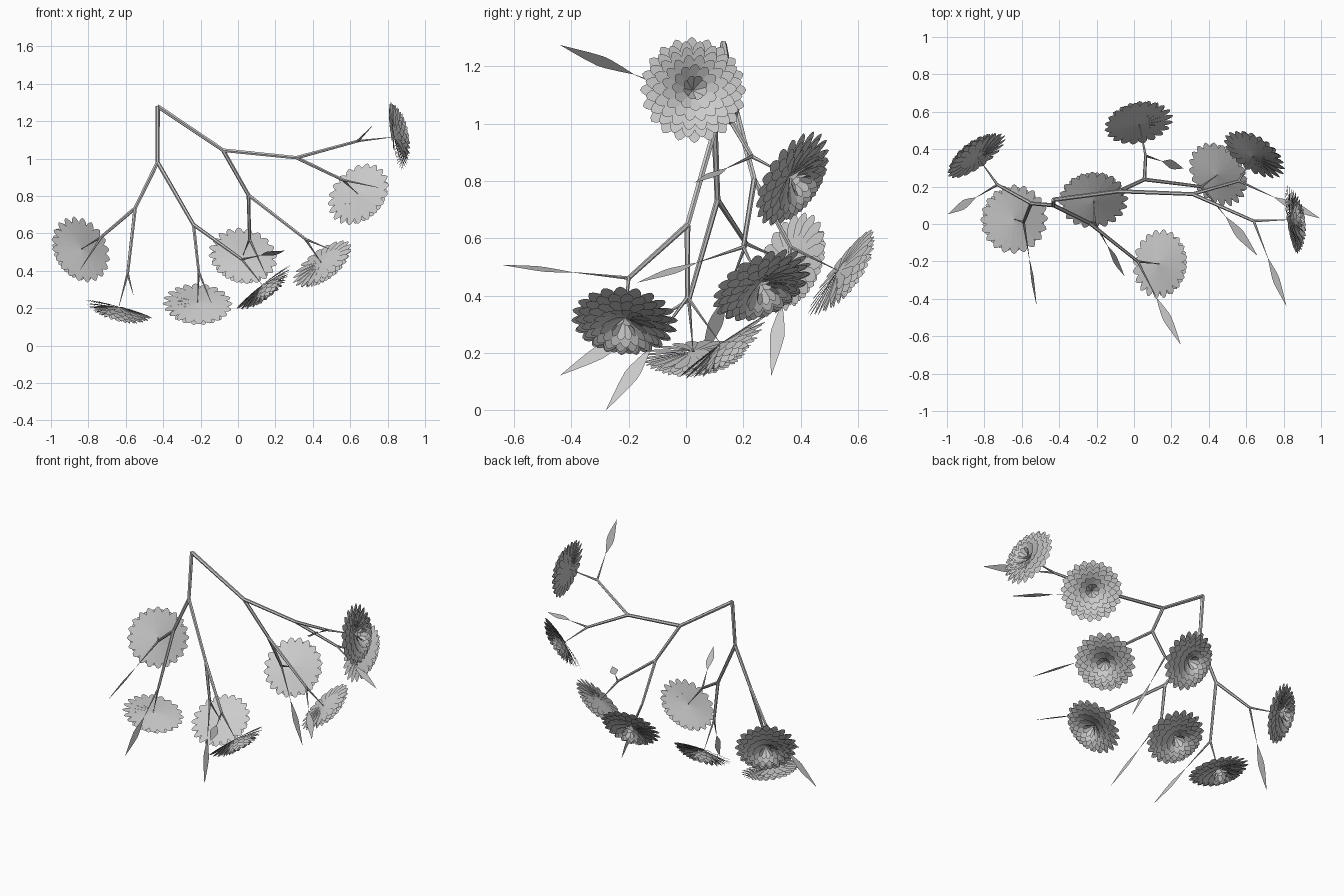
import bpy, math
from mathutils import Vector as V, Matrix

if "Cube" in bpy.data.objects:
    bpy.data.objects.remove(bpy.data.objects["Cube"])


def make_object(name, verts, faces):
    me = bpy.data.meshes.new(name)
    me.from_pydata([tuple(v) for v in verts], [], faces)
    me.update()
    ob = bpy.data.objects.new(name, me)
    bpy.context.collection.objects.link(ob)
    return ob


def rod(name, a, b, r1, r2, sides=6):
    """Tapered faceted stick between two points."""
    a, b = V(a), V(b)
    q = (b - a).to_track_quat('Z', 'Y')
    verts, faces = [], []
    for c, r in ((a, r1), (b, r2)):
        for i in range(sides):
            t = 2 * math.pi * i / sides
            verts.append(c + q @ V((r * math.cos(t), r * math.sin(t), 0)))
    for i in range(sides):
        j = (i + 1) % sides
        faces.append((i, j, sides + j, sides + i))
    faces += [tuple(range(sides))[::-1], tuple(range(sides, 2 * sides))]
    return make_object(name, verts, faces)


def blade(name, a, b, half, normal=None):
    """Flat pointed leaf blade, level with the y axis unless a normal is given."""
    a, b = V(a), V(b)
    d = (b - a).normalized()
    n = V(normal) if normal else d.cross(V((0, 1, 0)))
    w = n.cross(d).normalized()
    shape = [(0, 0), (.2, .55), (.36, .92), (.46, 1), (.62, .78), (.82, .38), (1, 0)]
    side = [a.lerp(b, t) + w * half * k for t, k in shape]
    other = [a.lerp(b, t) - w * half * k for t, k in shape[1:-1]]
    verts = side + other[::-1]
    return make_object(name, verts, [tuple(range(len(verts)))])


def flower_mesh():
    """Rows of petals fanning from one point, steeper toward the middle."""
    rows = [(20, .188, 4), (20, .175, 10), (18, .156, 17),
            (16, .133, 27), (12, .108, 40), (8, .082, 58)]
    shape = [(.03, .06), (.4, .5), (.74, 1), (.87, .85), (.96, .45)]
    verts, faces = [], []
    for r, (count, length, tilt) in enumerate(rows):
        half = math.pi * length * math.cos(math.radians(tilt)) * .8 / count * 1.1
        for k in range(count):
            # Each petal is rolled slightly so neighbours overlap like shingles
            rot = (Matrix.Rotation(2 * math.pi * (k + .5 * (r % 2)) / count, 3, 'Z')
                   @ Matrix.Rotation(-math.radians(tilt), 3, 'Y')
                   @ Matrix.Rotation(math.radians(6), 3, 'X'))
            pts = [V((t * length, -w * half, 0)) for t, w in shape]
            pts.append(V((length, 0, 0)))
            pts += [V((t * length, w * half, 0)) for t, w in reversed(shape)]
            s = len(verts)
            verts += [rot @ p for p in pts]
            faces.append(tuple(range(s, s + len(pts))))
    me = bpy.data.meshes.new("flower")
    me.from_pydata([tuple(v) for v in verts], [], faces)
    me.update()
    return me


# Forks of the branch: name -> (parent, position)
nodes = {
    "root": (None, (-.43, .13, 1.28)),
    "L": ("root", (-.43, .10, .98)),
    "R": ("root", (-.08, .175, 1.045)),
    "La": ("L", (-.55, .11, .735)),
    "Lb": ("L", (-.238, .005, .647)),
    "Ra": ("R", (.313, .16, 1.005)),
    "Rb": ("R", (.056, .238, .805)),
    "Laa": ("La", (-.73, .21, .582)),
    "Lab": ("La", (-.59, .01, .385)),
    "Lba": ("Lb", (-.21, .005, .395)),
    "Lbb": ("Lb", (.02, -.2, .462)),
    "Raa": ("Ra", (.64, .016, 1.094)),
    "Rab": ("Ra", (.56, .23, .886)),
    "Rba": ("Rb", (.062, .365, .57)),
    "Rbb": ("Rb", (.36, .2, .57)),
}
# Branch segments get thinner at each level
radius = [.012, .011, .010, .008]
for key, (parent, pos) in nodes.items():
    if parent:
        lv = len(key)
        rod("branch_" + key, nodes[parent][1], pos, radius[lv - 1], radius[lv])

# Tips: flower centre, leaf end, optional leaf normal
tips = {
    "Laa": ((-.848, .374, .51), (-.995, .053, .174), None),
    "Lab": ((-.644, .027, .182), (-.52, -.44, .122), None),
    "Lba": ((-.217, .135, .213), (-.05, -.28, .0), None),
    "Lbb": ((.147, -.215, .304), (.25, -.645, .508), (.3, .26, .92)),
    "Raa": ((.86, .027, 1.12), (.815, -.44, 1.275), None),
    "Rab": ((.65, .38, .803), (.995, .03, .794), None),
    "Rba": ((.024, .55, .473), (.265, .297, .12), None),
    "Rbb": ((.457, .27, .428), (.66, -.17, .446), None),
}
# Flowers that face a little away from their stalk direction
facing = {"Raa": (.97, .15, .16), "Rba": (-.17, .79, -.59),
          "Rab": (.48, .73, -.47), "Rbb": (.54, .39, -.74)}
bloom = flower_mesh()
for key, (centre, leaf_end, normal) in tips.items():
    p, c, e = V(nodes[key][1]), V(centre), V(leaf_end)
    n = V(facing.get(key, c - p)).normalized()
    apex = c - n * .026
    # Flower stalk tapering to a point, and flower
    rod("flower_stalk_" + key, p, apex, .007, .001)
    fl = bpy.data.objects.new("flower_" + key, bloom)
    bpy.context.collection.objects.link(fl)
    fl.matrix_world = Matrix.Translation(apex) @ n.to_track_quat('Z', 'Y').to_matrix().to_4x4()
    # Leaf stalk tapering to a point, then the blade
    joint = p.lerp(e, .43)
    rod("leaf_stalk_" + key, p, joint, .007, .001)
    blade("leaf_" + key, joint, e, .025, normal)
